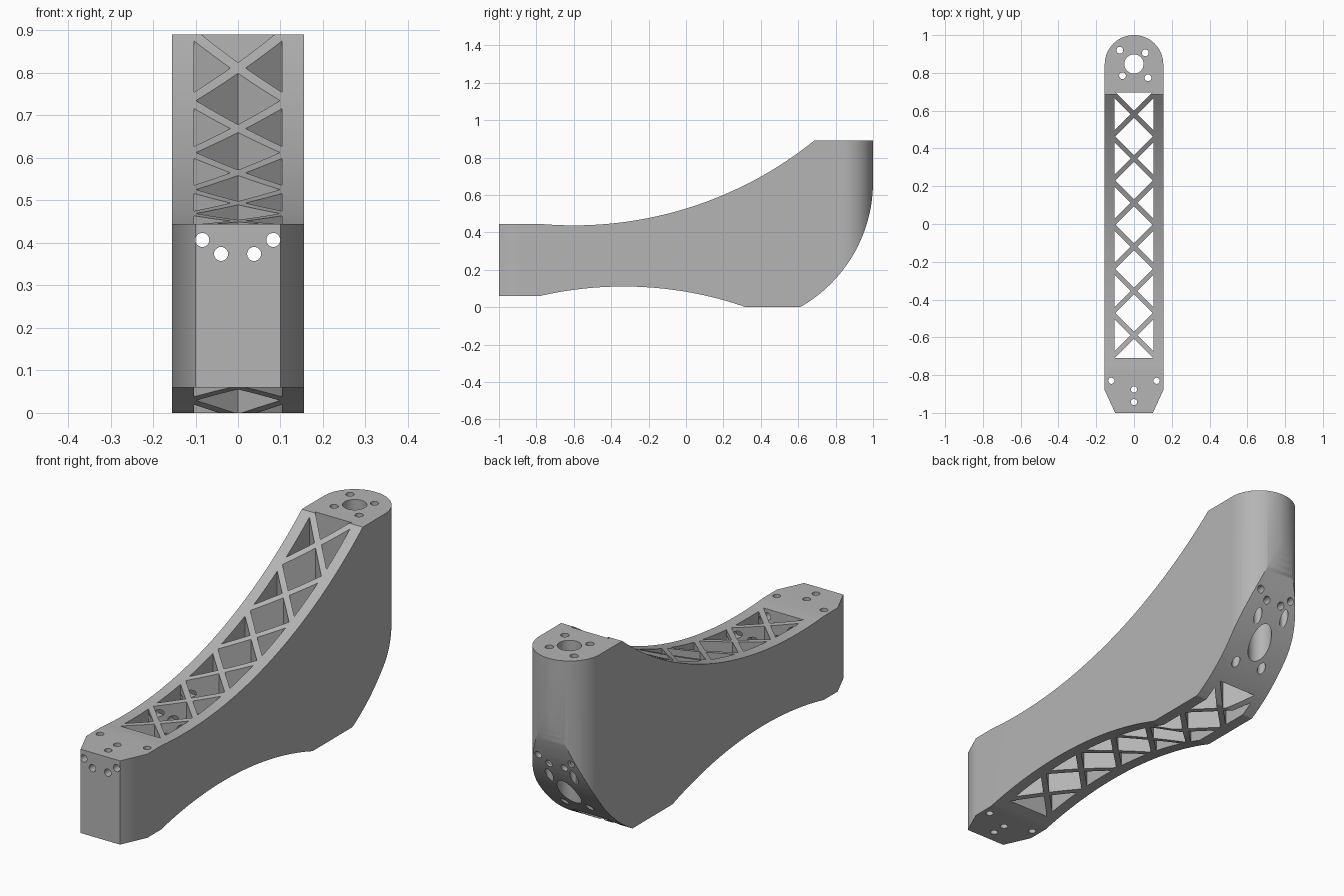
import bpy, bmesh
from math import atan2, cos, sin, pi, hypot, radians
from mathutils import Vector

default = bpy.data.objects.get("Cube")
if default:
    bpy.data.objects.remove(default, do_unlink=True)

grey = bpy.data.materials.new("plain grey")
grey.use_nodes = True
colour = (0.46, 0.46, 0.46, 1)
grey.diffuse_color = colour
grey.node_tree.nodes["Principled BSDF"].inputs["Base Color"].default_value = colour


def arc(centre, start, end, n=28):
    """Points on an arc from start to end around centre."""
    (cx, cy), rays = centre, []
    for px, py in (start, end):
        rays.append((atan2(py - cy, px - cx), hypot(px - cx, py - cy)))
    (a0, r0), (a1, r1) = rays
    pts = []
    for i in range(n + 1):
        t = i / n
        a, r = a0 + (a1 - a0) * t, r0 + (r1 - r0) * t
        pts.append((cx + r * cos(a), cy + r * sin(a)))
    return pts


def circle(x, y, r, n=32):
    return [(x + r * cos(2 * pi * i / n), y + r * sin(2 * pi * i / n)) for i in range(n)]


def prisms(name, outlines, place, low, high):
    """One object made of closed prisms; place(u, v, depth) gives each point."""
    bm = bmesh.new()
    for outline in outlines:
        a = [bm.verts.new(place(u, v, low)) for u, v in outline]
        b = [bm.verts.new(place(u, v, high)) for u, v in outline]
        bm.faces.new(a)
        bm.faces.new(b[::-1])
        for i in range(len(a)):
            j = (i + 1) % len(a)
            bm.faces.new((a[j], a[i], b[i], b[j]))
    bmesh.ops.recalc_face_normals(bm, faces=bm.faces)
    mesh = bpy.data.meshes.new(name)
    bm.to_mesh(mesh)
    bm.free()
    mesh.materials.append(grey)
    obj = bpy.data.objects.new(name, mesh)
    bpy.context.collection.objects.link(obj)
    return obj


def along_x(u, v, d):
    return Vector((d, u, v))


def along_y(u, v, d):
    return Vector((u, d, v))


def along_z(u, v, d):
    return Vector((u, v, d))


# Arm body: side profile extruded across the width
profile = [(-1, 0.06), (-1, 0.445)]
profile += arc((-0.6, 2.487), (-0.78, 0.445), (0.685, 0.89), 40)
profile += [(1.1, 0.89), (1.1, 0.67)]
profile += arc((0.23, 0.67), (1, 0.67), (0.61, 0))
profile += arc((-0.32, -1.887), (0.32, 0), (-0.78, 0.06), 36)
body = prisms("bracket_arm", [profile], along_x, -0.3, 0.3)

# Plan outline: round rear end, chamfered front end
W = 0.155
plan = [(-0.1, -1), (0.1, -1), (W, -0.88)]
plan += arc((0, 0.845), (W, 0.845), (-W, 0.8451), 40)
plan += [(-W, -0.88)]
plan_cutter = prisms("plan_cutter", [plan], along_z, -0.2, 1.1)

# Lattice pockets: openings left between crossing diagonal webs
half, pitch, web, cells = 0.103, 0.234, 0.018, 6
first = -0.589
front_end, rear_end = -0.71, 0.695
pockets = []
for i in range(cells):
    y = first + i * pitch
    for s in (-1, 1):
        pockets.append([(s * web, y), (s * half, y + half - web), (s * half, y - half + web)])
    if i < cells - 1:
        mid = pitch / 2
        pockets.append([(0, y + web), (mid - web, y + mid),
                        (0, y + pitch - web), (web - mid, y + mid)])
for y, end in ((first, front_end), (first + (cells - 1) * pitch, rear_end)):
    reach = min(half, abs(end - y) - web)
    tip = y + web * (1 if end > y else -1)
    pockets.append([(0, tip), (reach, end), (-reach, end)])
pocket_cutter = prisms("pocket_cutter", pockets, along_z, -0.2, 1.1)

# Vertical bore and screw holes
bores = [circle(0, 0.847, 0.051, 48)]
bores += [circle(x, y, 0.018) for x, y in
          ((-0.075, 0.92), (0.06, 0.906), (-0.061, 0.785), (0.074, 0.774))]
bores += [circle(x, y, 0.0165) for x, y in
          ((-0.12, -0.83), (0.12, -0.83), (0, -0.876), (0, -0.943))]
bore_cutter = prisms("bore_cutter", bores, along_z, -0.2, 1.1)

# Cable holes running the whole length
runs = [circle(x, z, 0.0165) for x, z in
        ((-0.084, 0.407), (-0.04, 0.374), (0.038, 0.374), (0.083, 0.407))]
cable_cutter = prisms("cable_cutter", runs, along_y, -1.2, 1.2)

# Combine the cuts
bpy.context.view_layer.objects.active = body
for cutter, operation in ((plan_cutter, "INTERSECT"), (pocket_cutter, "DIFFERENCE"),
                          (bore_cutter, "DIFFERENCE"), (cable_cutter, "DIFFERENCE")):
    cutter.hide_render = True
    mod = body.modifiers.new("cut", "BOOLEAN")
    mod.operation, mod.solver, mod.object = operation, "EXACT", cutter
    bpy.ops.object.modifier_apply(modifier=mod.name)
    bpy.data.objects.remove(cutter, do_unlink=True)

# Smooth curved walls, keep crisp edges and flat sides
for obj in bpy.context.selected_objects:
    obj.select_set(False)
body.select_set(True)
bpy.ops.object.shade_smooth_by_angle(angle=radians(30))
weighted = body.modifiers.new("even_shading", "WEIGHTED_NORMAL")
weighted.keep_sharp = True
